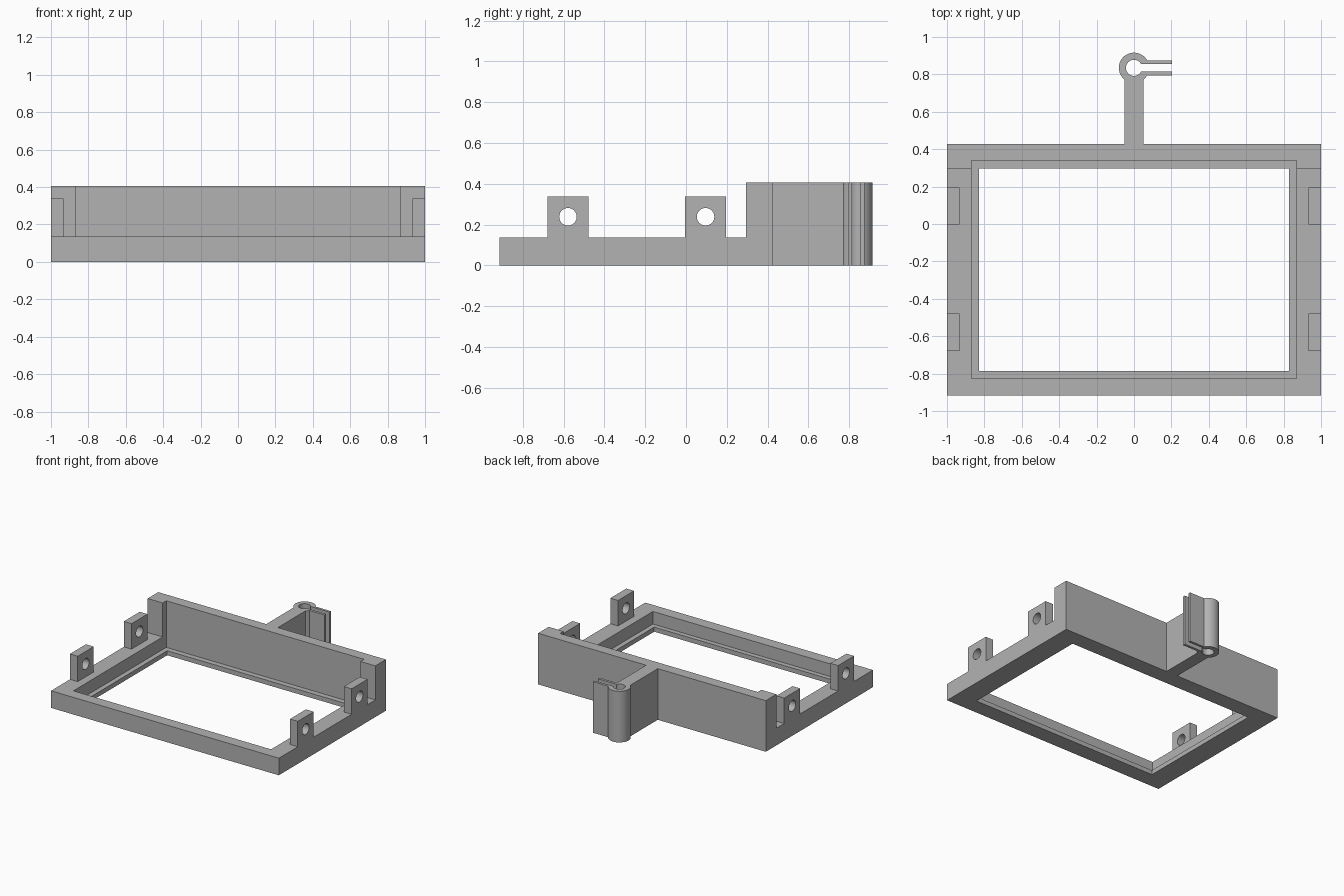
import bpy
import bmesh
from math import asin, acos, cos, sin, pi, radians
from mathutils import Matrix

cube = bpy.data.objects.get("Cube")
if cube:
    bpy.data.objects.remove(cube, do_unlink=True)

grey = bpy.data.materials.new("plain grey")
grey.use_nodes = True
grey.diffuse_color = (0.45, 0.45, 0.45, 1)
grey.node_tree.nodes["Principled BSDF"].inputs["Base Color"].default_value = grey.diffuse_color

BACK, RIM_TOP, TOP = 0.427, 0.136, 0.406


def finish(name, mesh, bm):
    """Clean the mesh, shade it with sharp corners and link it."""
    bmesh.ops.remove_doubles(bm, verts=bm.verts, dist=0.0001)
    bmesh.ops.recalc_face_normals(bm, faces=bm.faces)
    bm.to_mesh(mesh)
    bm.free()
    mesh.materials.clear()
    mesh.materials.append(grey)
    mesh.shade_smooth()
    mesh.set_sharp_from_angle(angle=radians(30))
    obj = bpy.data.objects.new(name, mesh)
    bpy.context.collection.objects.link(obj)
    return obj


def prism(name, outlines, low, high, turn=Matrix()):
    """Extrude closed outlines from low to high; inner outlines become holes."""
    curve = bpy.data.curves.new(name + "_outline", "CURVE")
    curve.dimensions = "2D"
    curve.fill_mode = "BOTH"
    curve.extrude = (high - low) / 2
    for points in outlines:
        spline = curve.splines.new("POLY")
        spline.points.add(len(points) - 1)
        for p, (u, v) in zip(spline.points, points):
            p.co = (u, v, 0, 1)
        spline.use_cyclic_u = True
    helper = bpy.data.objects.new(name + "_outline", curve)
    mesh = bpy.data.meshes.new_from_object(helper)
    mesh.name = name
    bpy.data.objects.remove(helper)
    bpy.data.curves.remove(curve)
    bm = bmesh.new()
    bm.from_mesh(mesh)
    bmesh.ops.transform(bm, matrix=turn @ Matrix.Translation((0, 0, (low + high) / 2)),
                        verts=bm.verts)
    return finish(name, mesh, bm)


def arc(cx, cy, r, start, end, steps):
    return [(cx + r * cos(start + (end - start) * i / steps),
             cy + r * sin(start + (end - start) * i / steps)) for i in range(steps + 1)]


def rectangle(x, front, back):
    return [(-x, front), (x, front), (x, back), (-x, back)]


# Rectangular frame: a stepped section carried around the opening
outer = rectangle(1, -0.916, BACK)
recess = rectangle(0.868, -0.825, 0.34)
opening = rectangle(0.83, -0.787, 0.297)
section = [(outer, 0), (outer, RIM_TOP), (recess, RIM_TOP),
           (recess, 0.036), (opening, 0.036), (opening, 0)]
bm = bmesh.new()
rings = [[bm.verts.new((x, y, z)) for x, y in loop] for loop, z in section]
for a, b in zip(rings, rings[1:] + rings[:1]):
    for i in range(4):
        j = (i + 1) % 4
        bm.faces.new((a[i], a[j], b[j], b[i]))
finish("frame", bpy.data.meshes.new("frame"), bm)

# Tall back wall with short returns at both ends
wall = [(-1, BACK), (-1, 0.295), (-0.868, 0.295), (-0.868, 0.34)]
wall += [(-x, y) for x, y in reversed(wall)]
prism("back_wall", [wall], RIM_TOP, TOP)

# Drilled mounting tabs, profiled from the side
sideways = Matrix(((0, 0, 1, 0), (1, 0, 0, 0), (0, 1, 0, 0), (0, 0, 0, 1)))
for place, y in (("front", -0.579), ("rear", 0.096)):
    tab = [(y - 0.1, RIM_TOP), (y + 0.1, RIM_TOP), (y + 0.1, 0.338), (y - 0.1, 0.338)]
    hole = arc(y, 0.238, 0.043, 0, 2 * pi, 32)[:-1]
    for side, low in (("left", 0.932), ("right", -1)):
        prism(f"{place}_{side}_tab", [tab, hole], low, low + 0.068, sideways)

# Split clamp: neck, ring and two parallel jaws in one outline
CY, R, BORE, NECK = 0.835, 0.081, 0.043, 0.051
jaw_out, jaw_in, reach = 0.04, 0.02, 0.203
a_out, a_in, a_neck = asin(jaw_out / R), asin(jaw_in / BORE), acos(NECK / R)
clamp = [(-NECK, BACK), (NECK, BACK)]
clamp += arc(0, CY, R, -a_neck, -a_out, 6)
clamp += [(reach, CY - jaw_out), (reach, CY - jaw_in)]
clamp += arc(0, CY, BORE, 2 * pi - a_in, a_in, 40)
clamp += [(reach, CY + jaw_in), (reach, CY + jaw_out)]
clamp += arc(0, CY, R, a_out, pi + a_neck, 40)
prism("rear_clamp", [clamp], 0, TOP)
